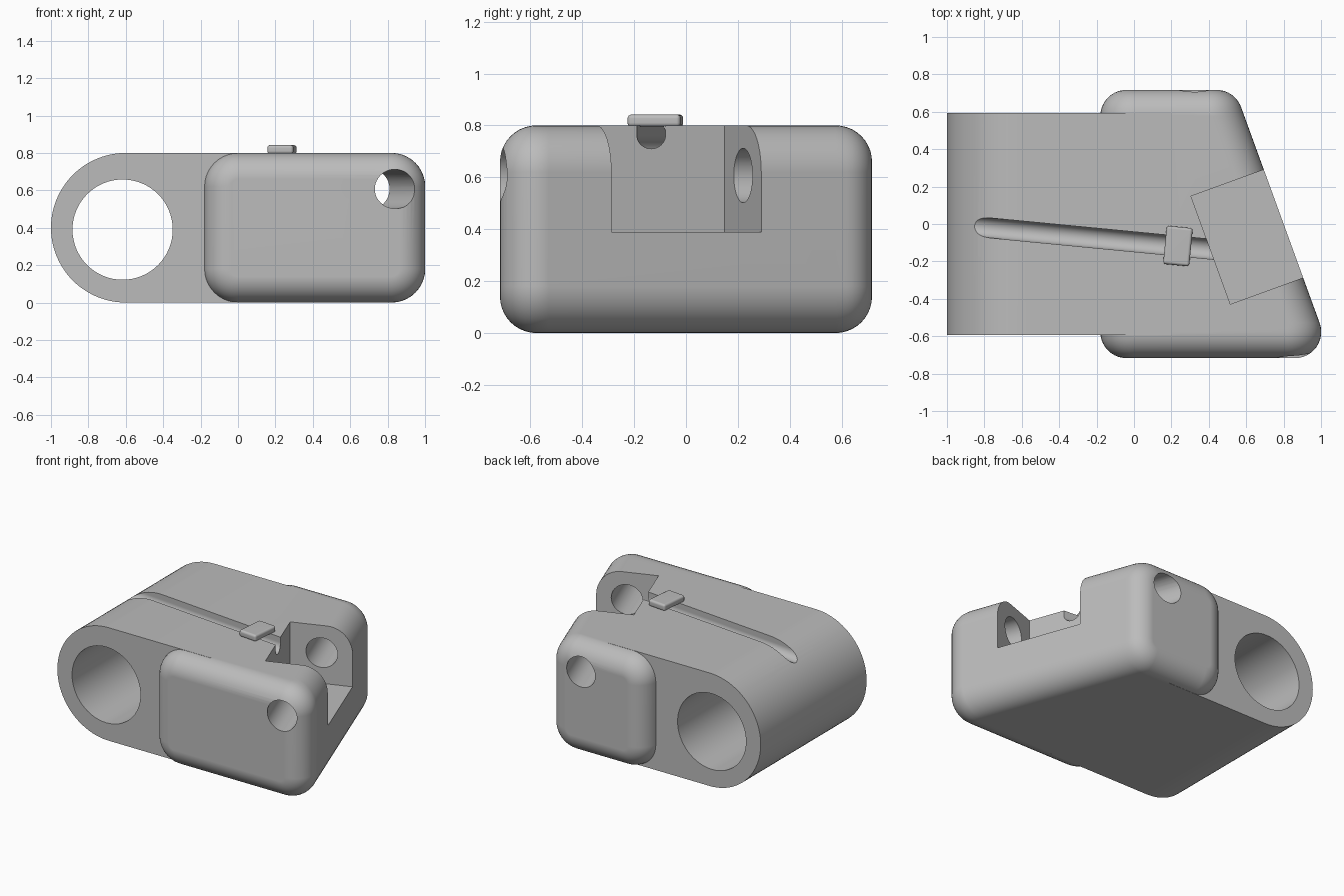
import bpy, bmesh
from math import sin, cos, tan, sqrt, pi, radians
from mathutils import Matrix, Vector

cube = bpy.data.objects.get("Cube")
if cube:
    bpy.data.objects.remove(cube, do_unlink=True)

grey = bpy.data.materials.new("plain grey")
grey.use_nodes = True
colour = (0.5, 0.5, 0.5, 1)
grey.diffuse_color = colour
grey.node_tree.nodes["Principled BSDF"].inputs["Base Color"].default_value = colour

SLANT = radians(20)
HALF_Y, FACE_R, EDGE_R, HEIGHT = 0.717, 0.14, 0.18, 0.8


def loft(name, rings):
    """Skin a list of equal-length point rings and cap both ends."""
    bm = bmesh.new()
    rows = [[bm.verts.new(p) for p in ring] for ring in rings]
    n = len(rows[0])
    for a, b in zip(rows, rows[1:]):
        for i in range(n):
            bm.faces.new((a[i], a[(i + 1) % n], b[(i + 1) % n], b[i]))
    bm.faces.new(rows[0])
    bm.faces.new(rows[-1])
    bmesh.ops.recalc_face_normals(bm, faces=bm.faces)
    mesh = bpy.data.meshes.new(name)
    bm.to_mesh(mesh)
    bm.free()
    mesh.materials.append(grey)
    obj = bpy.data.objects.new(name, mesh)
    bpy.context.collection.objects.link(obj)
    return obj


def prism(name, profile, length, matrix=Matrix()):
    """Extrude an (x, z) profile evenly along y."""
    return loft(name, [[matrix @ Vector((x, y, z)) for x, z in profile]
                       for y in (-length / 2, length / 2)])


def arc(cx, cz, r, start, end, steps):
    return [(cx + r * cos(radians(start + (end - start) * i / steps)),
             cz + r * sin(radians(start + (end - start) * i / steps)))
            for i in range(steps + 1)]


def placed(x, y, z, angle):
    return Matrix.Translation((x, y, z)) @ Matrix.Rotation(angle, 4, "Z")


def activate(obj):
    bpy.ops.object.select_all(action="DESELECT")
    obj.select_set(True)
    bpy.context.view_layer.objects.active = obj


def combine(obj, other, operation):
    activate(obj)
    mod = obj.modifiers.new(operation, "BOOLEAN")
    mod.operation, mod.object, mod.solver = operation, other, "EXACT"
    bpy.ops.object.modifier_apply(modifier=mod.name)
    bpy.data.objects.remove(other, do_unlink=True)


def smooth(obj):
    activate(obj)
    bpy.ops.object.shade_smooth_by_angle(angle=radians(30))
    mod = obj.modifiers.new("flat_face_normals", "WEIGHTED_NORMAL")
    mod.keep_sharp = True


# Rounded block with one slanted side, lofted from front to back
def slanted_side(y):
    return 0.8 - y * tan(SLANT)


def block_ring(y):
    centre = HALF_Y - FACE_R
    over = max(abs(y) - centre, 0)
    inset = FACE_R - sqrt(max(FACE_R ** 2 - over ** 2, 0))
    side = 1 if y > 0 else -1
    offset = y - side * centre
    right = slanted_side(y)
    if side * (offset - FACE_R * sin(SLANT)) > 0:
        arc_x = slanted_side(side * centre) - FACE_R / cos(SLANT)
        right = arc_x + sqrt(max(FACE_R ** 2 - offset ** 2, 0))
    r = EDGE_R - inset
    x0, x1 = -0.18 + EDGE_R, right - r
    z0, z1 = EDGE_R, HEIGHT - EDGE_R
    outline = (arc(x1, z1, r, 0, 90, 10) + arc(x0, z1, r, 90, 180, 10)
               + arc(x0, z0, r, 180, 270, 10) + arc(x1, z0, r, 270, 360, 10))
    return [(x, y, z) for x, z in outline]


centre = HALF_Y - FACE_R
angles = [pi / 2 * i / 10 for i in range(11)]
front = [-centre - FACE_R * sin(a) for a in reversed(angles)]
tangent = FACE_R * sin(SLANT)
middle = [-centre + tangent / 2, -centre + tangent]
back = [centre + FACE_R * sin(a) for a in angles]
body = loft("body", [block_ring(y) for y in front + middle + back])

# Round-ended sleeve, joined to the block
sleeve = prism("sleeve", [(0.2, 0), (0.2, HEIGHT)] + arc(-0.6, 0.4, 0.4, 90, 270, 40), 1.185)
combine(body, sleeve, "UNION")

# Large bore through the sleeve
bore = prism("bore_cutter", arc(-0.617, 0.39, 0.268, 0, 354.375, 63), 3)
combine(body, bore, "DIFFERENCE")

# Pocket in the slanted side
pocket = prism("pocket_cutter", [(0, 0.39), (0.8, 0.39), (0.8, 1.2), (0, 1.2)], 0.614,
               placed(0.41, -0.14, 0, SLANT))
combine(body, pocket, "DIFFERENCE")

# Pin hole running parallel to the slanted side
pin = prism("pin_cutter", arc(0, 0.607, 0.105, 0, 352.5, 47), 3, placed(0.5, 0.225, 0, SLANT))
combine(body, pin, "DIFFERENCE")

# Round-bottomed groove along the top
GROOVE = radians(-5.5)
groove = prism("groove_cutter", arc(0, 0.763, 0.053, 180, 360, 20) + [(0.053, 1), (-0.053, 1)],
               1.55, placed(-0.25, -0.071, 0, GROOVE) @ Matrix.Rotation(pi / 2, 4, "Z"))
combine(body, groove, "DIFFERENCE")
smooth(body)

# Small sliding tab over the groove
tab = prism("tab", [(-0.07, 0.795), (0.07, 0.795), (0.07, 0.842), (-0.07, 0.842)], 0.205,
            placed(0.235, -0.118, 0, GROOVE))
activate(tab)
bevel = tab.modifiers.new("rounded_edges", "BEVEL")
bevel.width, bevel.segments = 0.015, 4
bpy.ops.object.modifier_apply(modifier=bevel.name)
smooth(tab)
